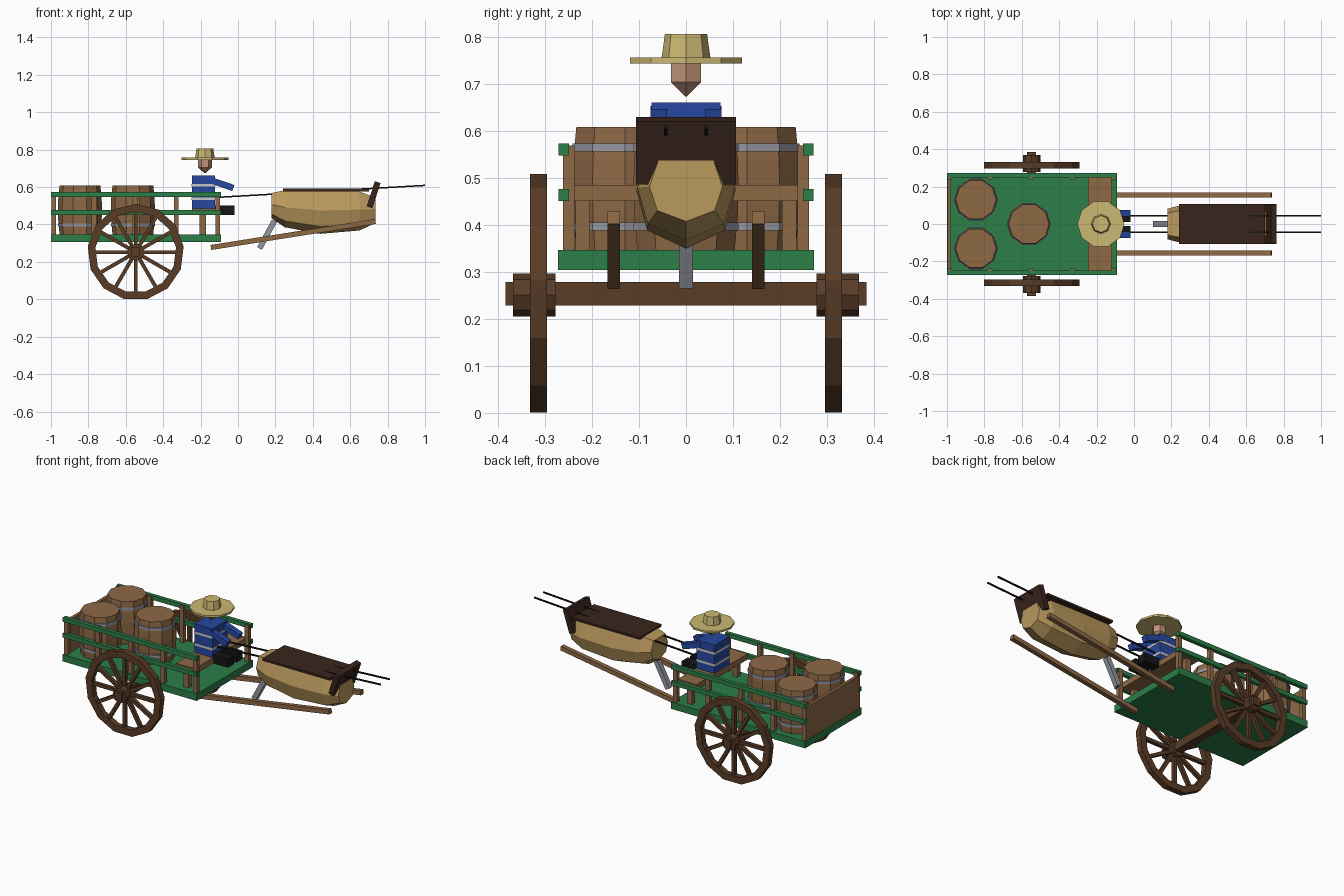
import bpy, bmesh
from math import pi, sin, cos, atan2, hypot
from mathutils import Matrix, Vector

if "Cube" in bpy.data.objects:
    bpy.data.objects.remove(bpy.data.objects["Cube"])


def material(name, r, g, b):
    m = bpy.data.materials.new(name)
    m.diffuse_color = (r, g, b, 1)
    m.use_nodes = True
    m.node_tree.nodes["Principled BSDF"].inputs["Base Color"].default_value = m.diffuse_color
    return m


GREEN = material("green_paint", .025, .21, .065)
WOOD = material("wood", .27, .14, .06)
WHEEL = material("wheel_wood", .10, .045, .02)
TAN = material("tan_hide", .50, .32, .11)
DARK = material("dark_leather", .04, .018, .012)
BLUE = material("blue_cloth", .02, .065, .36)
WHITE = material("pale_stripe", .6, .6, .6)
BLACK = material("black", .008, .008, .008)
SKIN = material("skin", .52, .29, .18)
STRAW = material("straw", .60, .48, .17)
STEEL = material("steel", .30, .31, .36)


def finish(name, bm, mat):
    bmesh.ops.recalc_face_normals(bm, faces=bm.faces)
    me = bpy.data.meshes.new(name)
    bm.to_mesh(me)
    bm.free()
    ob = bpy.data.objects.new(name, me)
    bpy.context.collection.objects.link(ob)
    me.materials.append(mat)
    return ob


def box(name, mat, x0, x1, y0, y1, z0, z1):
    bm = bmesh.new()
    bmesh.ops.create_cube(bm, size=1)
    for v in bm.verts:
        v.co = ((x0 + x1) / 2 + v.co.x * (x1 - x0), (y0 + y1) / 2 + v.co.y * (y1 - y0),
                (z0 + z1) / 2 + v.co.z * (z1 - z0))
    return finish(name, bm, mat)


def bar(name, mat, a, b, y, wide, thick):
    """Box running between two (x, z) points at depth y."""
    dx, dz = b[0] - a[0], b[1] - a[1]
    bm = bmesh.new()
    bmesh.ops.create_cube(bm, size=1)
    bm.transform(Matrix.Translation(((a[0] + b[0]) / 2, y, (a[1] + b[1]) / 2))
                 @ Matrix.Rotation(-atan2(dz, dx), 4, 'Y')
                 @ Matrix.Diagonal((hypot(dx, dz), wide, thick, 1)))
    return finish(name, bm, mat)


def loft(name, mat, rings):
    """Skin rings of equal point count and cap both ends."""
    bm = bmesh.new()
    vs = [[bm.verts.new(p) for p in r] for r in rings]
    n = len(vs[0])
    for a, b in zip(vs, vs[1:]):
        for i in range(n):
            bm.faces.new((a[i], a[(i + 1) % n], b[(i + 1) % n], b[i]))
    bm.faces.new(vs[0])
    bm.faces.new(vs[-1])
    return finish(name, bm, mat)


def turned(name, mat, cx, cy, n, profile):
    """Vertical n-sided solid from (radius, z) pairs."""
    return loft(name, mat, [[(cx + r * cos(2 * pi * i / n), cy + r * sin(2 * pi * i / n), z)
                             for i in range(n)] for r, z in profile])


# Cart bed, tailgate, side rails and posts
box("cart_bed", GREEN, -1, -.09, -.273, .273, .305, .347)
box("tailgate", WOOD, -.998, -.98, -.25, .25, .347, .55)
for s in (-1, 1):
    for z in (.451, .548):
        box("side_rail", GREEN, -1, -.09, s * .249, s * .272, z, z + .026)
    for x in (-.985, -.77, -.55, -.33, -.108):
        box("rail_post", WOOD, x - .013, x + .013, s * .238, s * .262, .347, .57)
    box("seat_leg", WOOD, -.205, -.172, s * .205, s * .235, .347, .451)
box("seat_plank", WOOD, -.246, -.118, -.249, .249, .451, .486)

# Barrels with hoops
for x, y in ((-.845, .13), (-.845, -.13), (-.562, 0)):
    turned("barrel", WOOD, x, y, 10, [(.109, .347), (.116, .42), (.118, .48), (.116, .54), (.109, .609)])
    for z in (.389, .557):
        turned("barrel_hoop", STEEL, x, y, 10, [(.118, z), (.118, z + .017)])

# Axle and the two wheels
CX, CZ, N, SPOKES = -.547, .2515, 13, 12
box("axle", WHEEL, CX - .024, CX + .024, -.385, .385, .229, .279)


def circle(r, y, n, turn):
    return [(CX + r * cos(turn + 2 * pi * i / n), y, CZ + r * sin(turn + 2 * pi * i / n)) for i in range(n)]


for s in (-1, 1):
    y0, y1 = s * .296, s * .332
    bm = bmesh.new()
    loops = [[bm.verts.new(p) for p in circle(r, y, N, pi / 2)]
             for r, y in ((.258, y0), (.258, y1), (.217, y1), (.217, y0))]
    for k in range(4):
        a, b = loops[k], loops[(k + 1) % 4]
        for i in range(N):
            j = (i + 1) % N
            bm.faces.new((a[i], a[j], b[j], b[i]))
    finish("wheel_rim", bm, WHEEL)
    loft("wheel_hub", WHEEL, [circle(.046, s * .278, 8, 0), circle(.046, s * .369, 8, 0)])
    for i in range(SPOKES):
        t = pi / 2 + 2 * pi * i / SPOKES
        bar("spoke", WHEEL, (CX + .03 * cos(t), CZ + .03 * sin(t)),
            (CX + .228 * cos(t), CZ + .228 * sin(t)), s * .314, .022, .02)

# Draught shafts and prop stand
for s in (-1, 1):
    bar("shaft", WOOD, (-.145, .277), (.735, .416), s * .154, .027, .027)
bar("prop_stand", STEEL, (.115, .272), (.195, .42), 0, .03, .03)


# Draught animal body: seven-sided sections along x
def section(x, wide, top, bottom):
    h = top - bottom
    half = [(.72, 1), (1, .54), (.78, .17)]
    pts = [(w * wide, bottom + h * k) for w, k in half]
    pts += [(0, bottom)] + [(-y, z) for y, z in reversed(pts)]
    return [(x, y, z) for y, z in pts]


loft("animal_body", TAN, [section(.18, .082, .568, .433), section(.25, .1, .583, .385),
                          section(.44, .106, .58, .35), section(.65, .104, .575, .368),
                          section(.735, .078, .545, .408)])

# Back cover and tilted collar plate
box("back_cover", DARK, .24, .70, -.107, .107, .577, .591)
bar("collar_plate", DARK, (.703, .492), (.747, .626), 0, .213, .032)

# Reins
for s in (-1, 1):
    bar("rein", BLACK, (-.11, .545), (1, .609), s * .043, .008, .008)

# Driver: striped torso, arms, legs, head and hat
box("torso", BLUE, -.246, -.123, -.073, .073, .48, .661)
for z in (.53, .602):
    box("torso_stripe", WHITE, -.248, -.121, -.075, .075, z, z + .014)
for s in (-1, 1):
    bar("arm", BLUE, (-.15, .638), (-.025, .595), s * .058, .036, .034)
    box("leg", BLACK, -.123, -.02, s * .012, s * .07, .45, .502)
turned("head", SKIN, -.177, 0, 6, [(.002, .674), (.0375, .705), (.0375, .746)])
turned("hat_brim", STRAW, -.177, 0, 10, [(.126, .745), (.126, .757)])
turned("hat_crown", STRAW, -.177, 0, 8, [(.052, .757), (.045, .807)])
